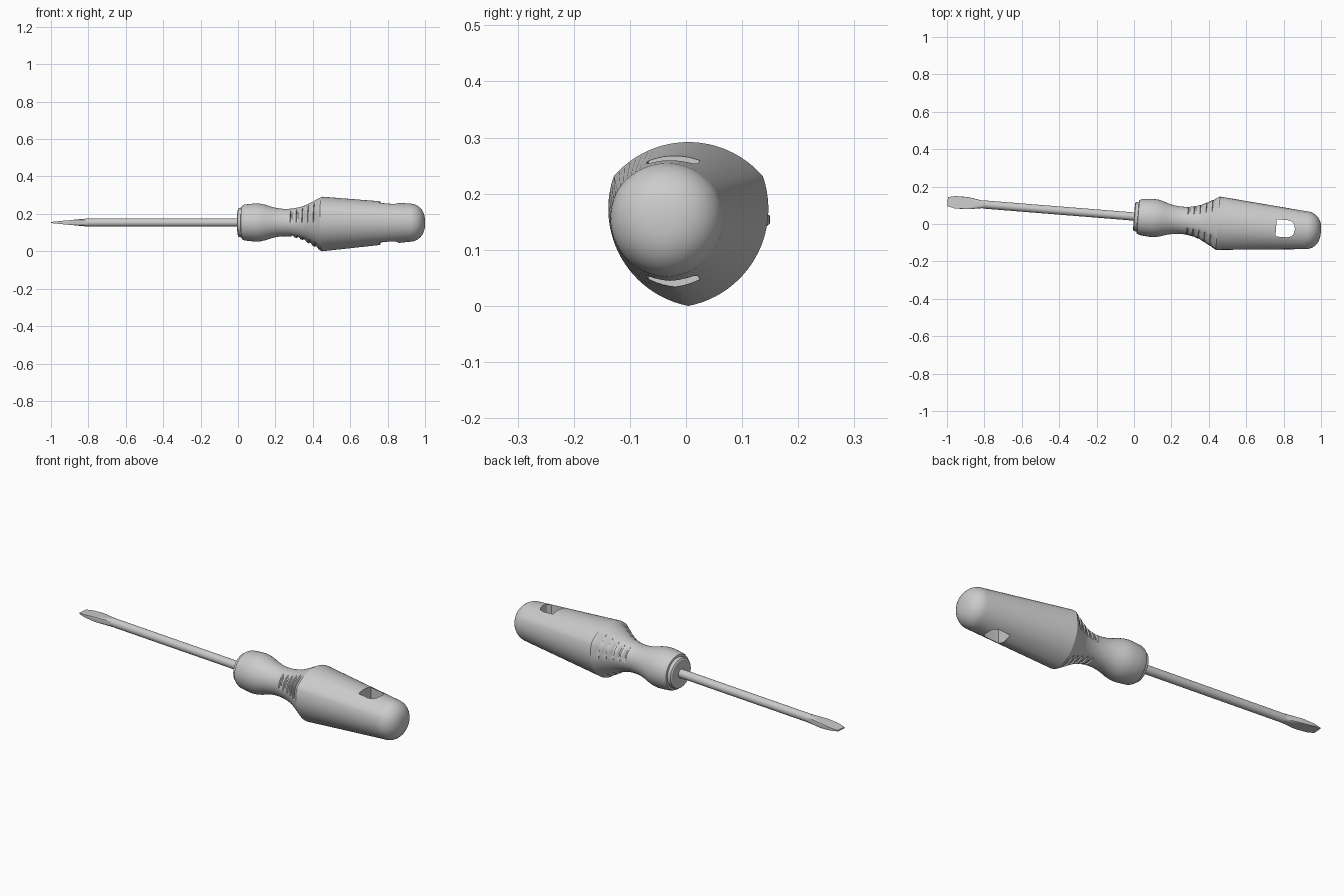
import bpy, bmesh, math
from mathutils import Matrix

if "Cube" in bpy.data.objects:
    bpy.data.objects.remove(bpy.data.objects["Cube"])

SEG = 72
# tool axis: tilted in plan, x is measured along it
FRAME = Matrix.Translation((0, 0.04, 0.154)) @ Matrix.Rotation(-math.atan(0.08), 4, 'Z')


def loft(name, rings):
    """Skin a list of closed rings and cap both ends."""
    bm = bmesh.new()
    loops = [[bm.verts.new(p) for p in ring] for ring in rings]
    for a, b in zip(loops, loops[1:]):
        n = len(a)
        for i in range(n):
            bm.faces.new((a[i], a[(i + 1) % n], b[(i + 1) % n], b[i]))
    bm.faces.new(loops[0])
    bm.faces.new(loops[-1])
    bmesh.ops.recalc_face_normals(bm, faces=bm.faces)
    me = bpy.data.meshes.new(name)
    bm.to_mesh(me)
    bm.free()
    ob = bpy.data.objects.new(name, me)
    bpy.context.collection.objects.link(ob)
    ob.matrix_world = FRAME
    return ob


def smooth(ob, deg=28):
    bpy.ops.object.select_all(action='DESELECT')
    ob.select_set(True)
    bpy.context.view_layer.objects.active = ob
    bpy.ops.object.shade_smooth_by_angle(angle=math.radians(deg))


def clamp(v, m):
    return max(-m, min(m, v))


# handle profile: station, radius mid-side, radius at the three corners
PROFILE = [(0, .070, .070), (.004, .077, .077), (.02, .080, .080), (.022, .090, .090),
           (.035, .096, .096), (.07, .100, .100), (.10, .102, .102), (.125, .100, .100),
           (.15, .094, .094), (.18, .084, .084), (.21, .077, .077), (.24, .0735, .0735),
           (.27, .073, .074), (.30, .076, .079), (.33, .082, .087), (.36, .091, .100),
           (.40, .111, .124), (.45, .138, .154), (.92, .101, .103)]
CAP = [(.92 + .083 * math.sin(a), .101 * math.cos(a) ** .8, .103 * math.cos(a) ** .8)
       for a in [math.radians(d) for d in range(8, 89, 8)]]
PROFILE += CAP


def radii(s):
    for a, b in zip(PROFILE, PROFILE[1:]):
        if s <= b[0]:
            t = (s - a[0]) / (b[0] - a[0])
            return [a[k] + t * (b[k] - a[k]) for k in (1, 2)]
    return PROFILE[-1][1:]


def handle_ring(s, groove):
    mid, corner = radii(s)
    # side arc through two corners and the bulged side middle
    half, sag = corner * math.sin(math.pi / 3), mid - corner / 2
    rho = (half ** 2 + sag ** 2) / (2 * sag)
    d = mid - rho
    pts = []
    for i in range(SEG):
        th = 2 * math.pi * i / SEG
        # phi: angle away from the nearest side middle (one side faces up)
        phi = (th - math.pi / 2 + math.pi / 3) % (2 * math.pi / 3) - math.pi / 3
        r = d * math.cos(phi) + math.sqrt(rho ** 2 - (d * math.sin(phi)) ** 2)
        w = max(0, 1 - (math.pi / 3 - abs(phi)) / math.radians(32))
        r -= groove * min(1, 2 * w)
        pts.append((s, r * math.cos(th), r * math.sin(th)))
    return pts


# finger grooves cut across the corners in front of the widest point
stations = [(p[0], 0) for p in PROFILE if not .275 < p[0] < .44]
for k in range(5):
    s = .285 + .032 * k
    stations += [(s, 0), (s + .003, .008), (s + .010, .008), (s + .019, 0)]
stations.sort()
handle = loft("handle", [handle_ring(s, g) for s, g in stations])

# D-shaped hanging hole through the handle
outline = [(.762, -.046), (.82, -.046), (.845, -.04), (.858, -.025), (.863, 0),
           (.858, .025), (.845, .04), (.82, .046), (.762, .046)]
cutter = loft("hole_cutter", [[(x, y, z) for x, y in outline] for z in (-.3, .3)])
cutter.hide_render = True
mod = handle.modifiers.new("hanging_hole", 'BOOLEAN')
mod.operation = 'DIFFERENCE'
mod.solver = 'EXACT'
mod.object = cutter
bpy.context.view_layer.objects.active = handle
bpy.ops.object.modifier_apply(modifier=mod.name)
bpy.data.objects.remove(cutter)
smooth(handle)


# shaft
def round_ring(x, r, n=32):
    return [(x, r * math.cos(2 * math.pi * i / n), r * math.sin(2 * math.pi * i / n))
            for i in range(n)]


smooth(loft("shaft", [round_ring(-.812, .022), round_ring(.05, .022)]))


# flat blade: station, half width, half thickness
def blade_ring(x, w, t, n=32):
    return [(x, clamp(1.15 * w * math.cos(2 * math.pi * i / n), w),
             clamp(.0225 * math.sin(2 * math.pi * i / n), t)) for i in range(n)]


BLADE = [(-.81, .020, .021), (-.84, .024, .0185), (-.87, .030, .0155), (-.90, .033, .0125),
         (-.95, .033, .008), (-.965, .0325, .0065), (-1.0, .024, .003)]
smooth(loft("blade", [blade_ring(*b) for b in BLADE]))
